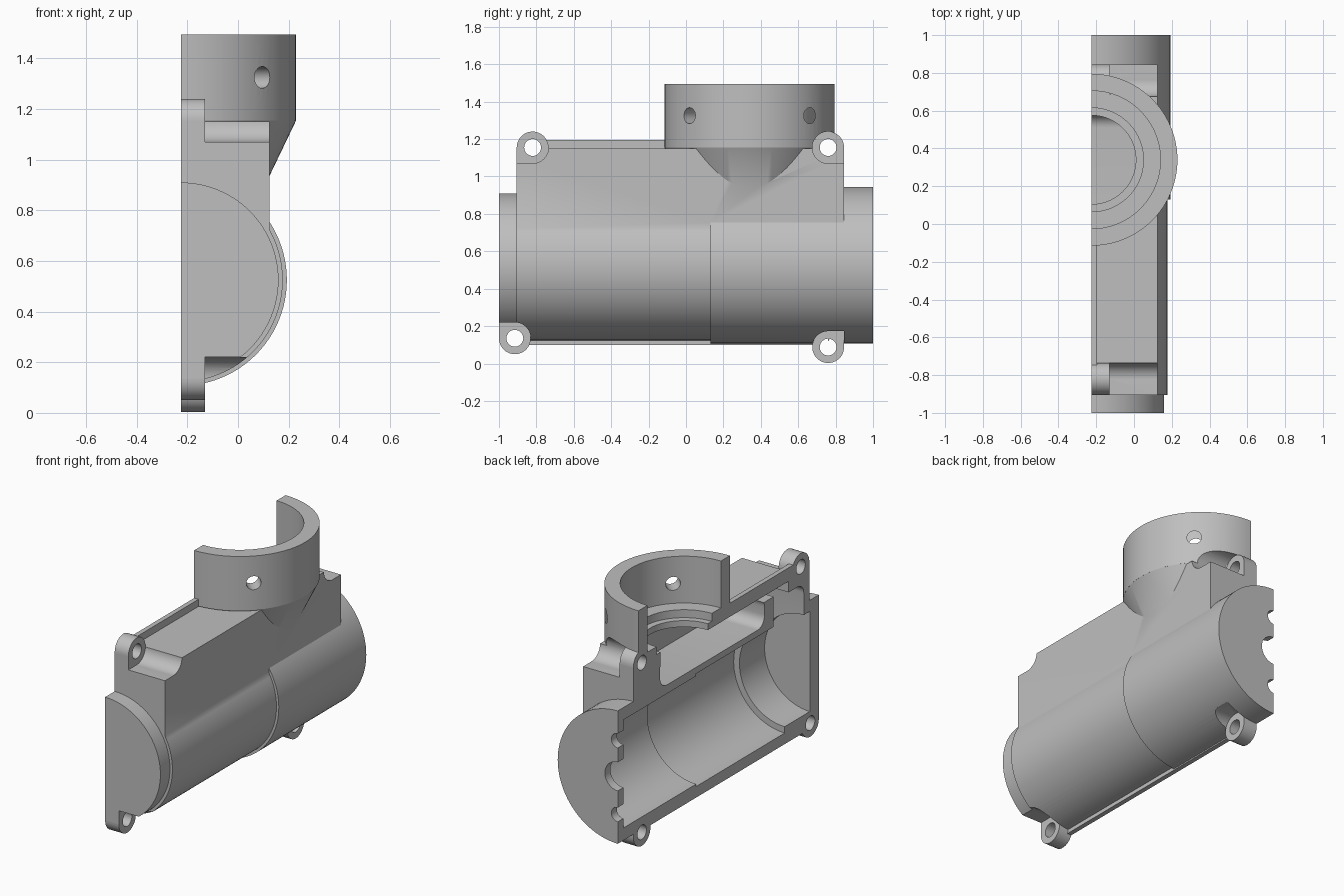
import bpy, bmesh
from math import sqrt
from mathutils import Vector, Matrix

if "Cube" in bpy.data.objects:
    bpy.data.objects.remove(bpy.data.objects["Cube"], do_unlink=True)

SPLIT = -0.225          # plane where the two housing halves meet
BORE_Z = 0.525          # height of the long barrel axis
NECK_Y = 0.34           # position of the upright neck axis
LUG_R = 0.085


def to_object(bm, name):
    bmesh.ops.recalc_face_normals(bm, faces=bm.faces)
    mesh = bpy.data.meshes.new(name)
    bm.to_mesh(mesh)
    bm.free()
    obj = bpy.data.objects.new(name, mesh)
    bpy.context.collection.objects.link(obj)
    return obj


def box(name, x, y, z, round_x=0):
    bm = bmesh.new()
    bmesh.ops.create_cube(bm, size=1)
    for v in bm.verts:
        v.co = Vector([(r[0] + r[1]) / 2 + c * (r[1] - r[0]) for c, r in zip(v.co, (x, y, z))])
    if round_x:
        edges = [e for e in bm.edges if abs(e.verts[0].co.x - e.verts[1].co.x) > 0.01]
        bmesh.ops.bevel(bm, geom=edges, offset=round_x, segments=8, profile=0.5, affect='EDGES')
    return to_object(bm, name)


def rod(name, start, end, r1, r2=None, sides=96):
    a, b = Vector(start), Vector(end)
    turn = (b - a).to_track_quat('Z', 'Y').to_matrix().to_4x4()
    bm = bmesh.new()
    bmesh.ops.create_cone(bm, cap_ends=True, segments=sides, radius1=r1,
                          radius2=r1 if r2 is None else r2, depth=(b - a).length,
                          matrix=Matrix.Translation((a + b) / 2) @ turn)
    return to_object(bm, name)


def barrel(name, y0, y1, r, z=BORE_Z, sides=96):
    return rod(name, (SPLIT, y0, z), (SPLIT, y1, z), r, sides=sides)


def upright(name, z0, z1, r1, r2=None):
    return rod(name, (SPLIT, NECK_Y, z0), (SPLIT, NECK_Y, z1), r1, r2)


def combine(target, tool, mode):
    mod = target.modifiers.new("combine", 'BOOLEAN')
    mod.operation, mod.solver, mod.object = mode, 'EXACT', tool
    bpy.context.view_layer.objects.active = target
    bpy.ops.object.modifier_apply(modifier=mod.name)
    bpy.data.objects.remove(tool, do_unlink=True)


# Outer housing: box, stepped barrel, flanges, neck with tapered root
housing = box("half_housing", (-0.3, 0.125), (-0.905, 0.845), (BORE_Z, 1.15))
for part in (
    barrel("front_barrel", -0.905, 0.2, 0.402),
    barrel("rear_barrel", 0.13, 1.0, 0.418),
    barrel("front_cap", -1.0, -0.8, 0.385),
    box("top_flange", (-0.3, -0.195), (-0.87, 0.79), (1.1, 1.195)),
    box("bottom_flange", (-0.3, -0.195), (-0.9, 0.75), (0.1, 0.3)),
    upright("neck_root", 0.935, 1.156, 0.349, 0.455),
    upright("neck", 1.155, 1.495, 0.455),
):
    combine(housing, part, 'UNION')

# Screw lugs: y, z, outward y direction, direction of the squared corner in z
lugs = ((-0.82, 1.155, -1, -1), (0.76, 1.155, 1, -1),
        (-0.915, 0.135, -1, 1), (0.76, 0.088, 1, 1))


def corner(name, x, y, z, sy, sz):
    return box(name, x, sorted((y, y + sy * LUG_R)), sorted((z, z + sz * LUG_R)))


# Clearance for the screw heads, then the lugs themselves
for y, z, sy, sz in lugs:
    combine(housing, rod("clearance", (-0.13, y, z), (0.4, y, z), LUG_R, sides=48), 'DIFFERENCE')
    combine(housing, corner("clearance_corner", (-0.13, 0.4), y, z, sy, sz), 'DIFFERENCE')
for y, z, sy, sz in lugs:
    combine(housing, rod("lug", (-0.3, y, z), (-0.13, y, z), LUG_R, sides=48), 'UNION')
    combine(housing, corner("lug_corner", (-0.3, -0.13), y, z, sy, sz), 'UNION')

# Inner spaces: stepped bore, upper chamber, passage, neck seat
cutters = [
    barrel("front_bore", -0.91, -0.6, 0.315),
    barrel("middle_bore", -0.66, 0.22, 0.355),
    barrel("rear_bore", 0.2, 0.945, 0.34),
    box("chamber", (-0.4, 0.08), (-0.46, 0.58), (0.92, 1.11), 0.07),
    box("chamber_link", (-0.4, 0.04), (-0.68, -0.4), (1.07, 1.11)),
    box("passage", (-0.4, 0.04), (-0.85, -0.55), (0.65, 1.04), 0.06),
    box("passage_top", (-0.4, 0.04), (-0.7, -0.55), (0.9, 1.11)),
    upright("neck_bore", 1.2, 1.6, 0.365),
    upright("neck_seat", 1.15, 1.3, 0.275),
    upright("neck_opening", 1.0, 1.2, 0.235),
]

# Cable holes in the rear end wall
for z, r in ((0.755, 0.045), (0.53, 0.09), (0.29, 0.045)):
    cutters.append(barrel("cable_hole", 0.9, 1.1, r, z, 32))

# Screw holes, and pin holes through the neck wall
for y, z, sy, sz in lugs:
    cutters.append(rod("screw_hole", (-0.4, y, z), (-0.1, y, z), 0.045, sides=32))
d = 0.6 / sqrt(2)
for side in (-1, 1):
    cutters.append(rod("pin_hole", (SPLIT, NECK_Y, 1.325),
                       (SPLIT + d, NECK_Y + side * d, 1.325), 0.043, sides=32))

# Flat split face
cutters.append(box("split_cut", (-1.5, SPLIT), (-2, 2), (-1, 3)))
for cutter in cutters:
    combine(housing, cutter, 'DIFFERENCE')

# Plain grey plastic
grey = bpy.data.materials.new("grey_plastic")
grey.use_nodes = True
colour = (0.52, 0.52, 0.52, 1)
grey.diffuse_color = colour
grey.node_tree.nodes["Principled BSDF"].inputs["Base Color"].default_value = colour
housing.data.materials.clear()
housing.data.materials.append(grey)
for face in housing.data.polygons:
    face.material_index = 0

bpy.ops.object.select_all(action='DESELECT')
housing.select_set(True)
bpy.context.view_layer.objects.active = housing
bpy.ops.object.shade_smooth_by_angle(angle=0.5)
